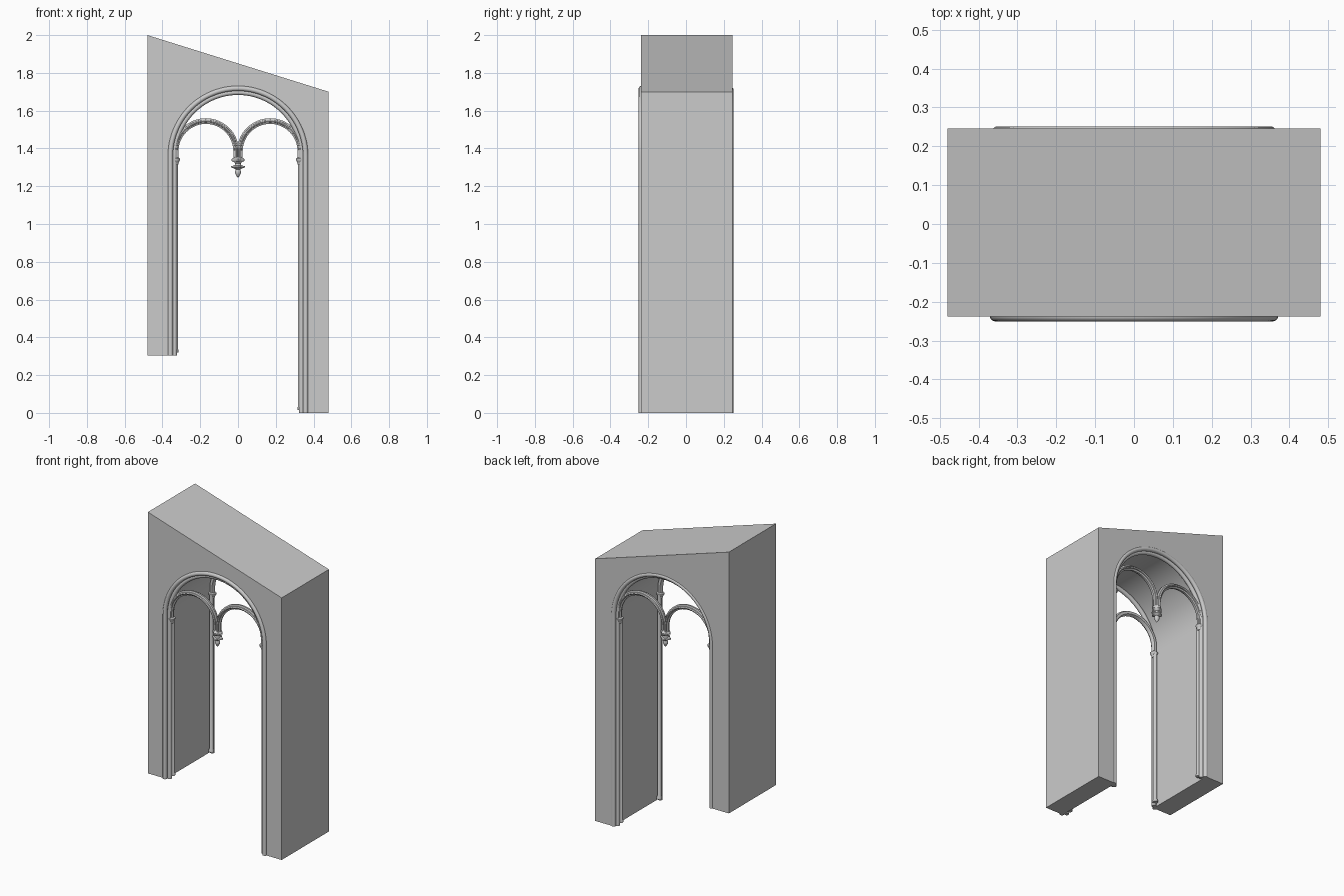
import bpy, bmesh, math
from math import sin, cos, pi

if "Cube" in bpy.data.objects:
    bpy.data.objects.remove(bpy.data.objects["Cube"])

LEFT_BASE, RIGHT_BASE = 0.305, 0.0     # the left pier stands on a higher step
SPRING, OPENING = 1.36, 0.35
FRONT, BACK = -0.238, 0.246


def finish(bm, name):
    bmesh.ops.recalc_face_normals(bm, faces=bm.faces[:])
    me = bpy.data.meshes.new(name)
    bm.to_mesh(me)
    bm.free()
    ob = bpy.data.objects.new(name, me)
    bpy.context.collection.objects.link(ob)
    bpy.ops.object.select_all(action='DESELECT')
    ob.select_set(True)
    bpy.context.view_layer.objects.active = ob
    bpy.ops.object.shade_smooth_by_angle(angle=math.radians(35))
    return ob


def arch_path(cx, r, cz, z_left, z_right, n=32):
    """Stilted semicircle as (x, z, outward x, outward z)."""
    path = [(cx - r, z_left, -1, 0)]
    for i in range(n + 1):
        a = pi - pi * i / n
        path.append((cx + r * cos(a), cz + r * sin(a), cos(a), sin(a)))
    return path + [(cx + r, z_right, 1, 0)]


def sweep(name, path, profile, y, side):
    """Run a closed (outward, depth) profile along a path; side mirrors depth."""
    bm = bmesh.new()
    rings = [[bm.verts.new((x + o * nx, y + side * d, z + o * nz)) for o, d in profile]
             for x, z, nx, nz in path]
    k = len(profile)
    for a, b in zip(rings, rings[1:]):
        for i in range(k):
            j = (i + 1) % k
            bm.faces.new((a[i], a[j], b[j], b[i]))
    bm.faces.new(rings[0])
    bm.faces.new(rings[-1])
    return finish(bm, name)


def lathe(name, profile, x, y, n=16, lobes=0):
    """Turn an (r, z) profile; lobes gives the leafy edge on wide rings."""
    bm = bmesh.new()
    rings = []
    for r, z in profile:
        ring = []
        for i in range(n):
            a = 2 * pi * i / n
            rr = r * (1 + 0.22 * cos(lobes * a)) / 1.22 if lobes and r > 0.025 else r
            ring.append(bm.verts.new((x + rr * cos(a), y + rr * sin(a), z)))
        rings.append(ring)
    for a, b in zip(rings, rings[1:]):
        for i in range(n):
            j = (i + 1) % n
            bm.faces.new((a[i], a[j], b[j], b[i]))
    bm.faces.new(rings[0])
    bm.faces.new(rings[-1])
    return finish(bm, name)


def circle(r, n=12):
    return [(r * cos(2 * pi * i / n), r * sin(2 * pi * i / n)) for i in range(n)]


# Wall with sloping top and arched opening
opening = [(x, z) for x, z, _, _ in
           arch_path(0, OPENING, SPRING, LEFT_BASE, RIGHT_BASE, 48)]
outline = [(0.48, RIGHT_BASE), (0.48, 1.70), (-0.48, 2.0), (-0.48, LEFT_BASE)] + opening
bm = bmesh.new()
face = bm.faces.new([bm.verts.new((x, FRONT, z)) for x, z in outline])
new = bmesh.ops.extrude_face_region(bm, geom=[face])['geom']
bmesh.ops.translate(bm, vec=(0, BACK - FRONT, 0),
                    verts=[v for v in new if isinstance(v, bmesh.types.BMVert)])
finish(bm, "arched_wall")

# Tracery rib section: a front roll on a chamfered bar
rib = [(-0.008, 0.016), (0.008, 0.016), (0.015, 0.004), (0.015, -0.006), (0.007, -0.010),
       (0.006, -0.017), (0.0, -0.021), (-0.006, -0.017), (-0.007, -0.010),
       (-0.015, -0.006), (-0.015, 0.004)]

capital = [(0.012, 1.312), (0.015, 1.318), (0.015, 1.324), (0.018, 1.330), (0.023, 1.338),
           (0.023, 1.346), (0.019, 1.350), (0.012, 1.352)]
pendant = [(0.002, 1.247), (0.010, 1.257), (0.015, 1.268), (0.016, 1.278), (0.012, 1.288),
           (0.018, 1.293), (0.038, 1.300), (0.036, 1.307), (0.018, 1.310), (0.015, 1.320),
           (0.020, 1.328), (0.035, 1.334), (0.035, 1.344), (0.024, 1.351), (0.016, 1.356)]

for label, side in (("front", 1), ("back", -1)):
    face_y = FRONT if side == 1 else BACK
    y = -0.21 * side

    # Mouldings around the edge of the opening
    sweep(label + "_edge_bead",
          arch_path(0, 0.358 if side == 1 else 0.352, SPRING, LEFT_BASE, RIGHT_BASE, 48),
          circle(0.0135), face_y + (0.001 if side == 1 else -0.008), side)
    sweep(label + "_inner_roll",
          arch_path(0, 0.337, SPRING, LEFT_BASE, RIGHT_BASE, 48),
          circle(0.014), y - 0.008 * side, side)

    # Twin tracery arches, their slim shafts and capitals
    for s, hand in ((-1, "left"), (1, "right")):
        base = (LEFT_BASE if s < 0 else RIGHT_BASE) + 0.015
        sweep(f"{label}_{hand}_tracery_arch",
              arch_path(s * 0.17, 0.16, 1.385, 1.345, 1.345), rib, y, side)
        lathe(f"{label}_{hand}_shaft",
              [(0.016, base), (0.016, base + 0.012), (0.012, base + 0.02), (0.012, 1.345)],
              s * 0.330, y + 0.012 * side, 12)
        lathe(f"{label}_{hand}_capital", capital, s * 0.330, y, 16)

    # Hanging leafy pendant between the two arches
    lathe(label + "_pendant", pendant, 0, y, 32, 4)
